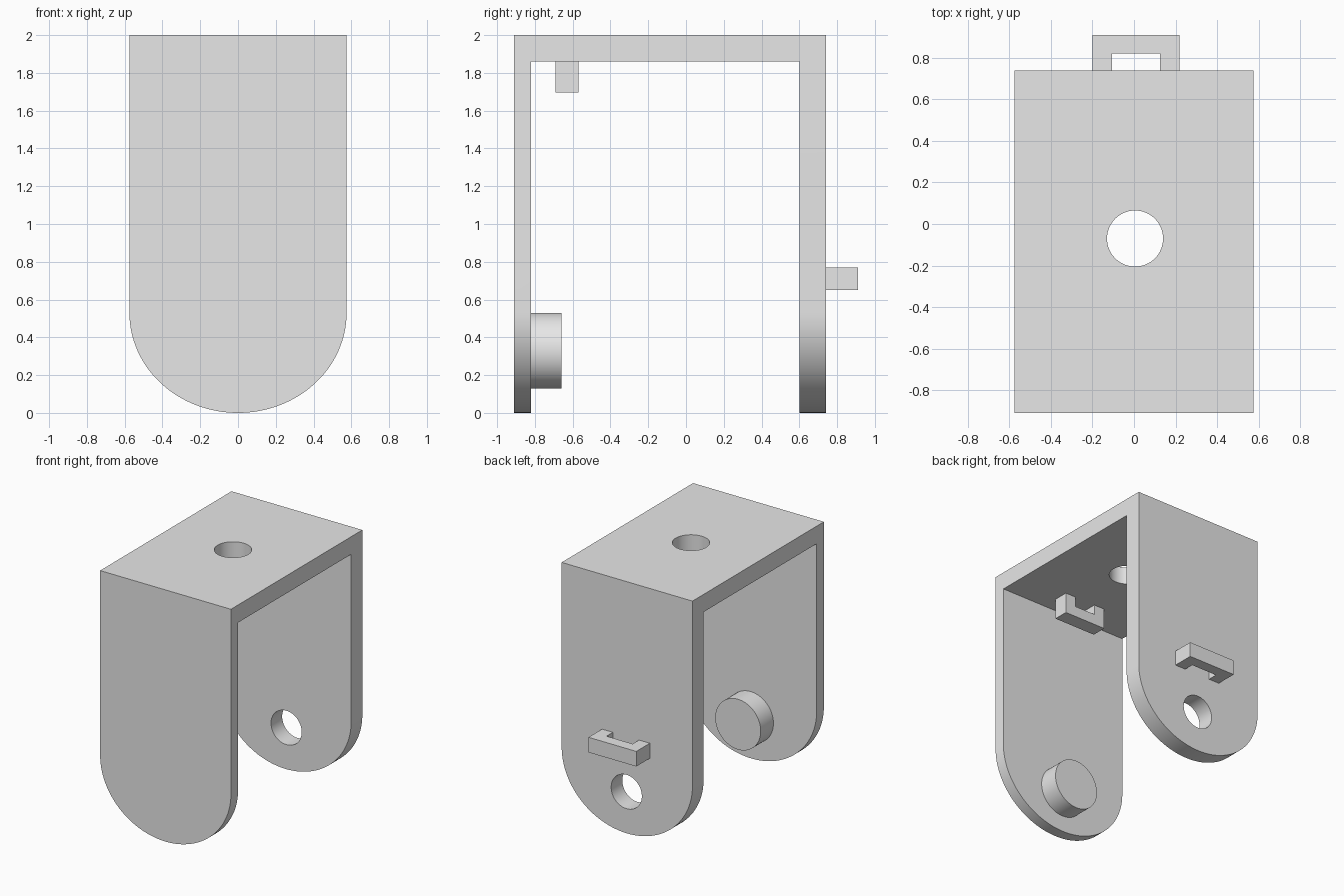
import bpy, bmesh, math
from mathutils import Matrix, Vector

cube = bpy.data.objects.get("Cube")
if cube:
    bpy.data.objects.remove(cube, do_unlink=True)

grey = bpy.data.materials.new("plain_grey")
grey.use_nodes = True
COLOR = (0.8, 0.8, 0.8, 1)
grey.diffuse_color = COLOR
grey.node_tree.nodes["Principled BSDF"].inputs["Base Color"].default_value = COLOR


def prism(name, outline, to_3d, start, end):
    """Extrude a 2D outline between two depths; to_3d maps (u, v, depth)."""
    bm = bmesh.new()
    face = bm.faces.new([bm.verts.new(to_3d(u, v, start)) for u, v in outline])
    offset = Vector(to_3d(0, 0, end)) - Vector(to_3d(0, 0, start))
    new = bmesh.ops.extrude_face_region(bm, geom=[face])["geom"]
    moved = [g for g in new if isinstance(g, bmesh.types.BMVert)]
    bmesh.ops.translate(bm, verts=moved, vec=offset)
    bmesh.ops.recalc_face_normals(bm, faces=bm.faces)
    mesh = bpy.data.meshes.new(name)
    bm.to_mesh(mesh)
    bm.free()
    mesh.materials.append(grey)
    obj = bpy.data.objects.new(name, mesh)
    bpy.context.collection.objects.link(obj)
    return obj


def along_x(u, v, d): return (d, u, v)
def along_y(u, v, d): return (u, d, v)
def along_z(u, v, d): return (u, v, d)


def arc(cx, cy, rx, ry, a0, a1, n):
    return [(cx + rx * math.cos(a0 + (a1 - a0) * i / n),
             cy + ry * math.sin(a0 + (a1 - a0) * i / n)) for i in range(n + 1)]


def circle(cx, cy, r, n=64):
    return arc(cx, cy, r, r, 0, 2 * math.pi, n)[:-1]


def carve(obj, tool, operation):
    mod = obj.modifiers.new(operation.lower(), 'BOOLEAN')
    mod.operation, mod.object, mod.solver = operation, tool, 'EXACT'
    activate(obj)
    bpy.ops.object.modifier_apply(modifier=mod.name)
    bpy.data.objects.remove(tool, do_unlink=True)


def activate(obj):
    bpy.ops.object.select_all(action='DESELECT')
    obj.select_set(True)
    bpy.context.view_layer.objects.active = obj


def smooth(obj):
    activate(obj)
    bpy.ops.object.shade_smooth_by_angle(angle=math.radians(30))


W = 0.575                  # half width
FRONT, BACK = -0.91, 0.74  # outer faces of the two cheeks
ROOF = 1.86                # underside of the roof

# U-shaped bracket, trimmed by a plate outline with rounded lower ends
bracket = prism("bracket", [(FRONT, -0.1), (FRONT, 2), (BACK, 2), (BACK, -0.1),
                            (0.6, -0.1), (0.6, ROOF), (-0.82, ROOF), (-0.82, -0.1)],
                along_x, -W, W)
cheek = arc(0, 0.53, W, 0.53, math.pi, 2 * math.pi, 64)
cheek = [(u * 1.0, v) for u, v in cheek] + [(W, 2.2), (-W, 2.2)]
carve(bracket, prism("trim", cheek, along_y, -1.2, 1.2), 'INTERSECT')

# Mounting hole in the roof and pivot hole in the back cheek
carve(bracket, prism("roof_hole", circle(0.005, -0.07, 0.135), along_z, 1.7, 2.2), 'DIFFERENCE')
carve(bracket, prism("pivot_hole", circle(0.005, 0.33, 0.135), along_y, 0.4, 0.9), 'DIFFERENCE')
smooth(bracket)

# Solid pivot peg on the inside of the front cheek
peg = prism("pivot_peg", circle(0.005, 0.33, 0.2), along_y, -0.82, -0.66)
smooth(peg)


def loop_outline(x0, x1, base, bar, tip, leg=0.095):
    """Staple shape: two legs from base joined by a bar out to tip."""
    return [(x0, base), (x0, tip), (x1, tip), (x1, base),
            (x1 - leg, base), (x1 - leg, bar), (x0 + leg, bar), (x0 + leg, base)]


# Strap loops: one behind the back cheek, one under the roof
prism("back_loop", loop_outline(-0.2, 0.22, BACK, 0.82, 0.91), along_z, 0.65, 0.77)
prism("roof_loop", loop_outline(-0.19, 0.18, ROOF, 1.78, 1.695), along_y, -0.69, -0.57)
